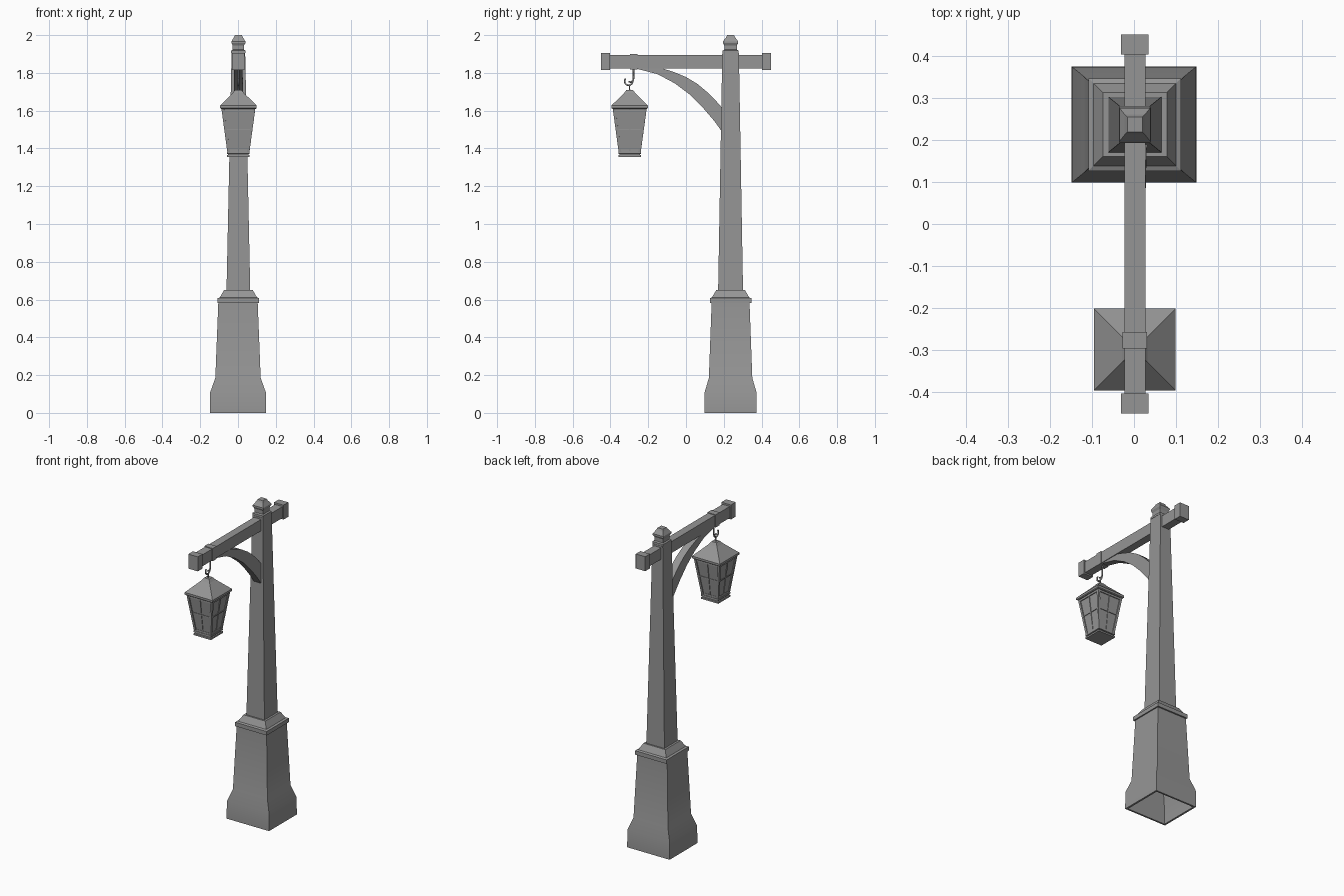
import bpy, bmesh, math
from mathutils import Vector

if "Cube" in bpy.data.objects:
    bpy.data.objects.remove(bpy.data.objects["Cube"])

PY, LY = 0.236, -0.298          # post and lantern centres in y
DX = 0.002                      # slight sideways offset of everything above the plinth

iron = bpy.data.materials.new("dark_iron")
iron.diffuse_color = (0.3, 0.3, 0.3, 1)
iron.use_nodes = True
iron.node_tree.nodes["Principled BSDF"].inputs["Base Color"].default_value = iron.diffuse_color


def add(name, data, dx=DX):
    ob = bpy.data.objects.new(name, data)
    ob.location.x = dx
    data.materials.append(iron)
    bpy.context.collection.objects.link(ob)
    return ob


def finish(name, bm, dx=DX):
    bmesh.ops.recalc_face_normals(bm, faces=bm.faces)
    me = bpy.data.meshes.new(name)
    bm.to_mesh(me)
    bm.free()
    return add(name, me, dx)


def skin(bm, rings, caps=True):
    """Join a row of four-point rings into a closed tube."""
    rings = [[bm.verts.new(p) for p in r] for r in rings]
    for a, b in zip(rings, rings[1:]):
        for i in range(4):
            j = (i + 1) % 4
            bm.faces.new((a[i], a[j], b[j], b[i]))
    if caps:
        bm.faces.new(rings[0][::-1])
        bm.faces.new(rings[-1])


def loft(name, cy, levels, dx=DX):
    """Stack of rectangles (z, half x, half y) joined into a tapered solid."""
    bm = bmesh.new()
    skin(bm, [[(sx * hx, cy + sy * hy, z) for sx, sy in ((-1, -1), (1, -1), (1, 1), (-1, 1))]
              for z, hx, hy in levels])
    return finish(name, bm, dx)


def box(name, x, y0, y1, z0, z1):
    return loft(name, (y0 + y1) / 2, [(z, x, (y1 - y0) / 2) for z in (z0, z1)])


def bar(name, a, b, out, w, d):
    """Straight bar from a to b; out = facing direction, w = half width, d = half depth."""
    a, b, out = Vector(a), Vector(b), Vector(out)
    t = (b - a).normalized()
    side = t.cross(out).normalized()
    out = side.cross(t).normalized()
    bm = bmesh.new()
    skin(bm, [[p + side * w * i + out * d * j for i, j in ((-1, -1), (1, -1), (1, 1), (-1, 1))]
              for p in (a, b)])
    return finish(name, bm)


def wire(name, pts, r):
    cu = bpy.data.curves.new(name, 'CURVE')
    cu.dimensions = '3D'
    cu.bevel_depth, cu.bevel_resolution, cu.use_fill_caps = r, 1, True
    sp = cu.splines.new('POLY')
    sp.points.add(len(pts) - 1)
    for p, (y, z) in zip(sp.points, pts):
        p.co = (0, y, z, 1)
    return add(name, cu)


def smooth(ob):
    bpy.ops.object.select_all(action='DESELECT')
    ob.select_set(True)
    bpy.context.view_layer.objects.active = ob
    bpy.ops.object.shade_smooth_by_angle(angle=math.radians(35))


# Post: plinth hollow from below with a thin rim, collar, tapered shaft, finial
smooth(loft("plinth", PY, [(.585, .09, .086), (.185, .108, .103), (.11, .134, .126),
                           (0, .136, .127), (0, .148, .138), (.11, .147, .137),
                           (.185, .12, .115), (.59, .104, .1)], dx=0))
loft("collar", PY, [(.582, .11, .11), (.607, .11, .11), (.612, .098, .098),
                    (.65, .076, .076)])
loft("shaft", PY, [(.64, .063, .066), (1.905, .036, .044)])
loft("finial", PY, [(1.905, .038, .042), (1.918, .038, .042), (1.923, .03, .033),
                    (1.945, .03, .033), (1.958, .037, .04), (1.967, .037, .04),
                    (1.988, .024, .024), (2.0, .018, .018)])

# Cross beam with end blocks and hanging band
box("beam", .025, -.44, .44, 1.823, 1.895)
for s in (-1, 1):
    y0, y1 = sorted((s * .403, s * .45))
    box("beam_end_block", .033, y0, y1, 1.815, 1.906)
box("hanger_band", .029, -.296, -.257, 1.819, 1.899)

# Curved brace between shaft and beam, slightly wider on one side at the shaft
lower = [(.2, 1.475), (.15, 1.545), (.09, 1.615), (.02, 1.685), (-.06, 1.745),
         (-.15, 1.793), (-.28, 1.827)]
upper = [(.2, 1.605), (.165, 1.645), (.12, 1.692), (.06, 1.742), (0, 1.778),
         (-.07, 1.807), (-.14, 1.828)]
bm = bmesh.new()
skin(bm, [[(-.022, *lo), (.029 - .0015 * i, *lo), (.029 - .0015 * i, *up), (-.022, *up)]
          for i, (lo, up) in enumerate(zip(lower, upper))])
smooth(finish("brace", bm))

# Hook on the beam and hook on the lantern
wire("beam_hook", [(-.278, 1.825), (-.278, 1.768), (-.282, 1.757), (-.292, 1.751),
                   (-.304, 1.754)], .005)
arc = [(-.303 + .022 * math.cos(math.radians(a)), 1.756 + .022 * math.sin(math.radians(a)))
       for a in range(-80, -221, -20)]
wire("lantern_hook", [(-.299, 1.7)] + arc, .005)
wire("lantern_hook_curl", [(-.299, 1.734), (-.287, 1.742), (-.281, 1.756)], .005)

# Lantern roof, eave, glass body and foot
loft("lantern_roof", LY, [(1.61, .092, .092), (1.614, .097, .097), (1.627, .097, .097),
                          (1.693, .03, .03), (1.71, .017, .017)])
loft("lantern_glass", LY, [(1.375, .053, .053), (1.612, .083, .083)])
loft("lantern_foot", LY, [(1.354, .06, .06), (1.364, .06, .06), (1.366, .054, .054),
                          (1.37, .054, .054), (1.372, .06, .06), (1.382, .06, .06)])

# Lantern frame: corner posts, mullions and rails on four sides
ZB, ZT, HB, HT = 1.378, 1.614, .055, .087


def side_pt(k, u, z, inset=0):
    h = HB + (HT - HB) * (z - ZB) / (ZT - ZB) - inset
    x, y = u * h, -h
    for _ in range(k):
        x, y = -y, x
    return (x, LY + y, z)


for k in range(4):
    out = (*((0, -1), (1, 0), (0, 1), (-1, 0))[k], 0)
    bar("lantern_corner_post", side_pt(k, 1, ZB, .004), side_pt(k, 1, ZT, .004), out, .007, .007)
    bar("lantern_mullion", side_pt(k, 0, ZB, .003), side_pt(k, 0, ZT, .003), out, .003, .004)
    for z, w in ((1.388, .006), (1.5, .003), (1.604, .006)):
        bar("lantern_rail", side_pt(k, -.95, z, .003), side_pt(k, .95, z, .003), out, w, .004)
